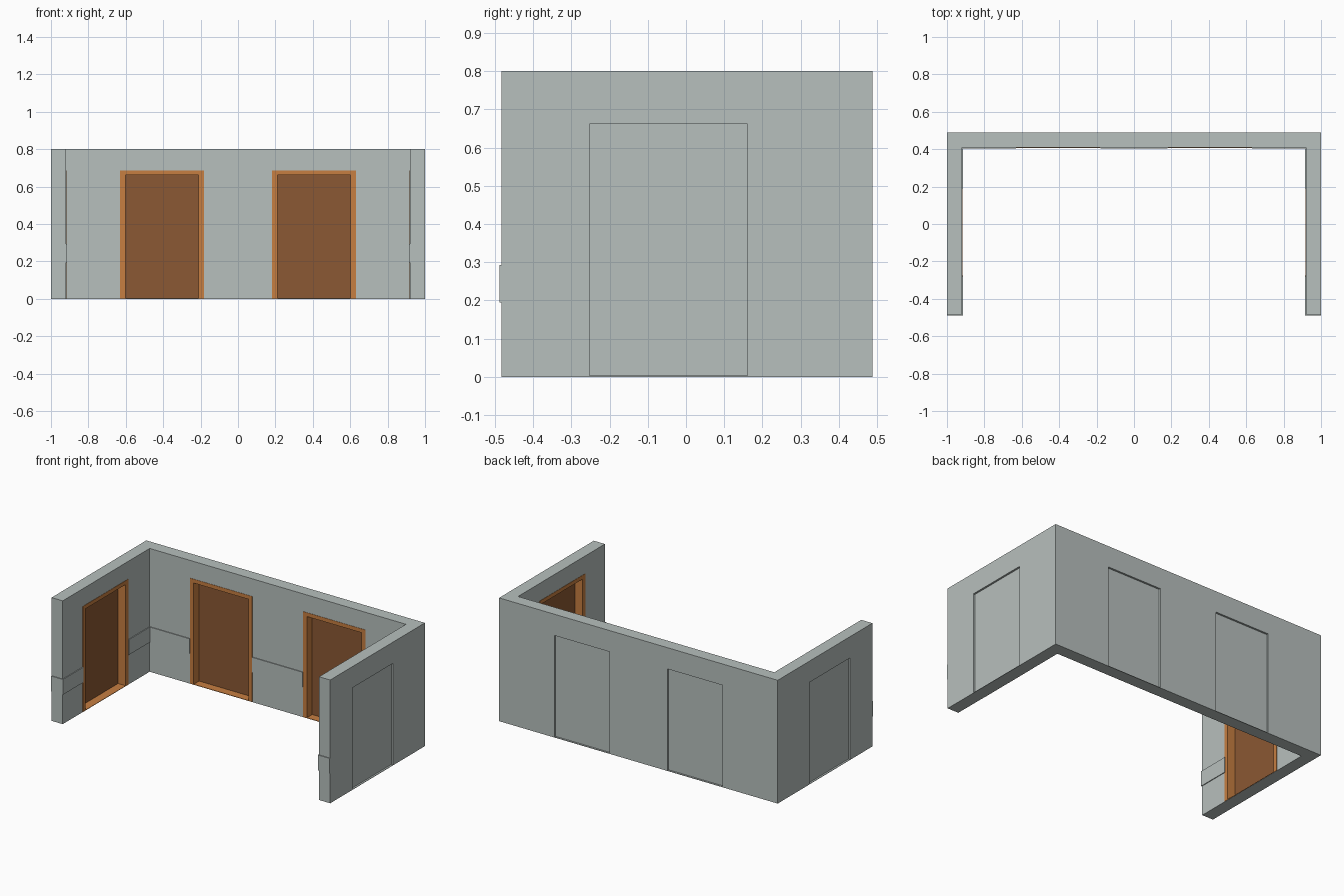
import bpy
import bmesh
from math import pi
from mathutils import Matrix, Vector

cube = bpy.data.objects.get("Cube")
if cube:
    bpy.data.objects.remove(cube, do_unlink=True)


def make_material(name, rgb):
    mat = bpy.data.materials.new(name)
    mat.use_nodes = True
    mat.diffuse_color = (*rgb, 1)
    mat.node_tree.nodes["Principled BSDF"].inputs["Base Color"].default_value = (*rgb, 1)
    return mat


GREY = make_material("pale grey wall", (0.475, 0.525, 0.51))
ORANGE = make_material("orange frame", (0.57, 0.21, 0.053))
BROWN = make_material("brown door", (0.258, 0.098, 0.033))

HEIGHT = 0.8
BACK, FRONT = 0.488, -0.483      # outer faces of the walls
INNER_X, INNER_Y = 0.92, 0.408   # inner faces of the walls
DOOR_TOP, SILL = 0.662, 0.004
TRIM = 0.027
RAIL_LOW, RAIL_HIGH, RAIL = 0.194, 0.293, 0.005


def add_object(name, bm, mats, matrix=Matrix()):
    bmesh.ops.recalc_face_normals(bm, faces=bm.faces[:])
    mesh = bpy.data.meshes.new(name)
    bm.to_mesh(mesh)
    bm.free()
    for mat in mats:
        mesh.materials.append(mat)
    obj = bpy.data.objects.new(name, mesh)
    obj.matrix_world = matrix
    bpy.context.collection.objects.link(obj)
    return obj


def box(name, low, high, mats, matrix=Matrix()):
    bm = bmesh.new()
    low, high = Vector(low), Vector(high)
    place = Matrix.Translation((low + high) / 2) @ Matrix.Diagonal((*(high - low), 1))
    bmesh.ops.create_cube(bm, size=1, matrix=place)
    return add_object(name, bm, mats, matrix)


def extrude(bm, faces, offset):
    out = bmesh.ops.extrude_face_region(bm, geom=faces)["geom"]
    verts = [v for v in out if isinstance(v, bmesh.types.BMVert)]
    bmesh.ops.translate(bm, verts=verts, vec=offset)


# Three walls as one U-shaped plan
bm = bmesh.new()
plan = [(-1, FRONT), (-INNER_X, FRONT), (-INNER_X, INNER_Y), (INNER_X, INNER_Y),
        (INNER_X, FRONT), (1, FRONT), (1, BACK), (-1, BACK)]
face = bm.faces.new([bm.verts.new((x, y, 0)) for x, y in plan])
extrude(bm, [face], (0, 0, HEIGHT))
walls = add_object("walls", bm, [GREY])


def door_frame(name, half, matrix):
    """Closed ring running from just proud of the wall to the door leaf."""
    bm = bmesh.new()
    outer = (half + TRIM, 0.001, DOOR_TOP + TRIM - 0.003)
    inner = (half - 0.001, SILL, DOOR_TOP - 0.001)
    loops = [[bm.verts.new((x, -0.002, z)) for x, z in
              ((-w, low), (w, low), (w, top), (-w, top))]
             for w, low, top in (outer, inner)]
    ring = []
    for i in range(4):
        j = (i + 1) % 4
        ring.append(bm.faces.new((loops[0][i], loops[0][j], loops[1][j], loops[1][i])))
    extrude(bm, ring, (0, 0.057, 0))
    add_object(name, bm, [ORANGE], matrix)


def door_leaf(name, half, matrix):
    """Brown towards the room, wall grey on the outside."""
    leaf = box(name, (-half, 0.053, 0.002), (half, 0.068, DOOR_TOP), [GREY, BROWN], matrix)
    for poly in leaf.data.polygons:
        poly.material_index = 1 if poly.normal.y < -0.5 else 0


# Doorways: local y points from the room into the wall
doorways = [
    ("back_left", (0.406, INNER_Y, 0), 0, 0.197),
    ("back_right", (-0.406, INNER_Y, 0), 0, 0.197),
    ("left", (INNER_X, -0.046, 0), -pi / 2, 0.207),
    ("right", (-INNER_X, -0.046, 0), pi / 2, 0.207),
]
cutters = []
for side, origin, angle, half in doorways:
    matrix = Matrix.Translation(origin) @ Matrix.Rotation(angle, 4, "Z")
    cutter = box(side + "_cutter", (-half, -0.1, 0.003), (half, 0.2, DOOR_TOP), [GREY], matrix)
    cutter.hide_render = True
    cutters.append(cutter)
    cut = walls.modifiers.new(side + "_opening", "BOOLEAN")
    cut.operation = "DIFFERENCE"
    cut.solver = "EXACT"
    cut.object = cutter
    door_frame(side + "_door_frame", half, matrix)
    door_leaf(side + "_door", half, matrix)

# Bake the openings and drop the cutters
bpy.context.view_layer.update()
graph = bpy.context.evaluated_depsgraph_get()
cut_mesh = bpy.data.meshes.new_from_object(walls.evaluated_get(graph))
walls.modifiers.clear()
walls.data = cut_mesh
for cutter in cutters:
    bpy.data.objects.remove(cutter, do_unlink=True)


# Bumper rails between the doorways
def rail(name, x0, x1, y0, y1):
    box(name, (min(x0, x1), y0, RAIL_LOW), (max(x0, x1), y1, RAIL_HIGH), [GREY])


rail("back_middle_rail", -0.18, 0.18, INNER_Y - RAIL, INNER_Y + 0.002)
for side, s in (("left", 1), ("right", -1)):
    face_x, deep_x = s * (INNER_X - RAIL), s * (INNER_X + 0.002)
    rail(side + "_back_rail", s * 0.632, deep_x, INNER_Y - RAIL, INNER_Y + 0.002)
    rail(side + "_rear_rail", face_x, deep_x, 0.188, INNER_Y)
    rail(side + "_front_rail", face_x, deep_x, FRONT - RAIL, -0.275)
    rail(side + "_end_rail", face_x, s, FRONT - RAIL, FRONT + 0.002)
